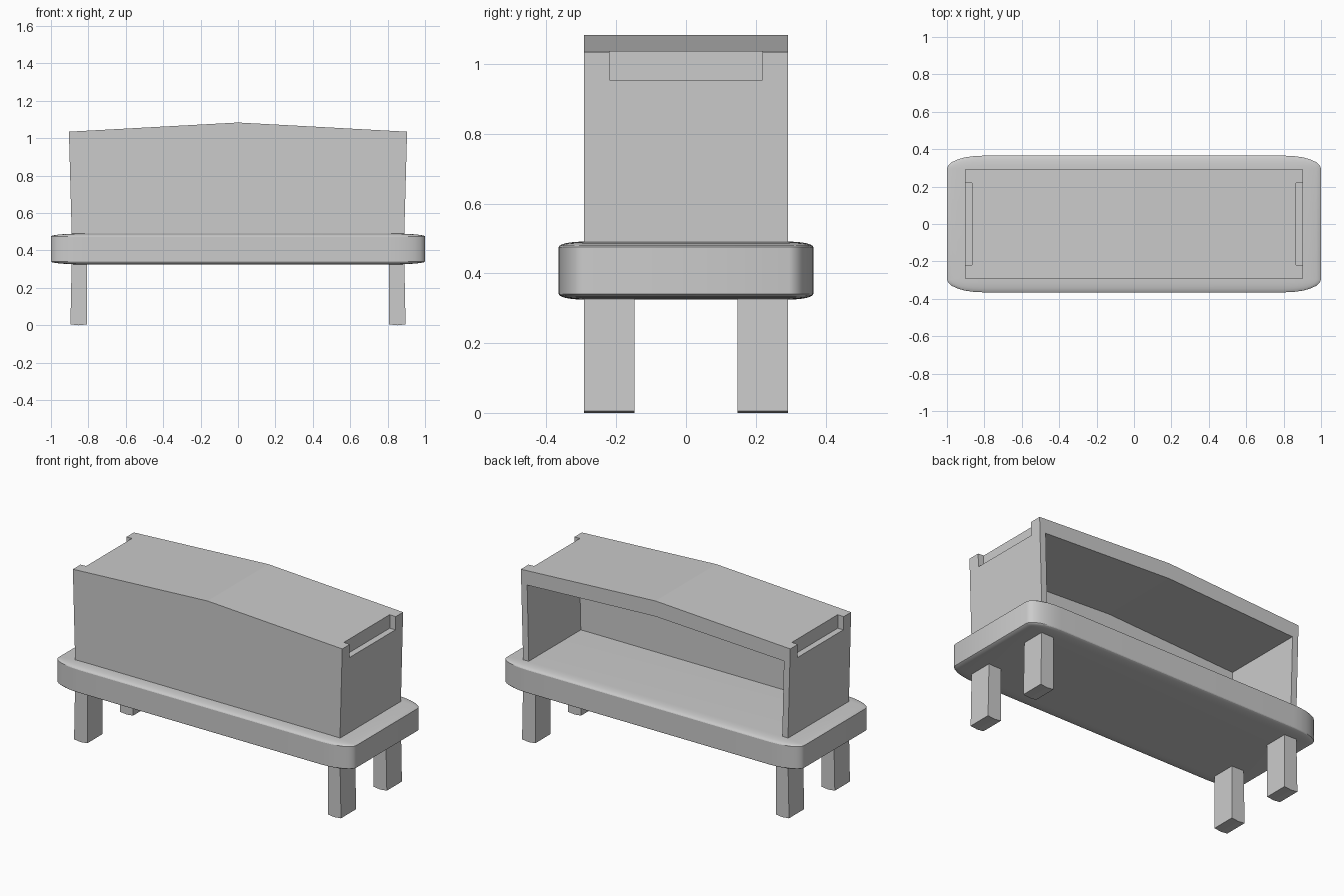
import bpy, bmesh

if "Cube" in bpy.data.objects:
    bpy.data.objects.remove(bpy.data.objects["Cube"])


def link(name, bm):
    bmesh.ops.recalc_face_normals(bm, faces=bm.faces)
    mesh = bpy.data.meshes.new(name)
    bm.to_mesh(mesh)
    bm.free()
    obj = bpy.data.objects.new(name, mesh)
    bpy.context.collection.objects.link(obj)
    return obj


def prism(name, profile, y0, y1):
    """Extrude an (x, z) outline from y0 to y1."""
    bm = bmesh.new()
    face = bm.faces.new([bm.verts.new((x, y0, z)) for x, z in profile])
    geom = bmesh.ops.extrude_face_region(bm, geom=[face])["geom"]
    verts = [g for g in geom if isinstance(g, bmesh.types.BMVert)]
    bmesh.ops.translate(bm, verts=verts, vec=(0, y1 - y0, 0))
    return link(name, bm)


def cut(target, cutter):
    mod = target.modifiers.new("cut", "BOOLEAN")
    mod.operation = "DIFFERENCE"
    mod.solver = "EXACT"
    mod.object = cutter
    bpy.context.view_layer.objects.active = target
    bpy.ops.object.modifier_apply(modifier=mod.name)
    bpy.data.objects.remove(cutter)


# Base slab: rounded cube stretched so the rounding is long in x and short in z
bm = bmesh.new()
bmesh.ops.create_cube(bm, size=2)
bmesh.ops.bevel(bm, geom=bm.edges[:], offset=0.19, segments=6, profile=0.5,
                affect="EDGES", clamp_overlap=True)
bmesh.ops.scale(bm, verts=bm.verts, vec=(1, 0.365, 0.083))
bmesh.ops.translate(bm, verts=bm.verts, vec=(0, 0, 0.408))
slab = link("base_slab", bm)
bpy.context.view_layer.objects.active = slab
slab.select_set(True)
bpy.ops.object.shade_smooth_by_angle()

# Cabinet with a slightly peaked roof, open at the back
cabinet = prism("cabinet", [(-0.889, 0.485), (0.889, 0.485), (0.904, 1.035),
                            (0, 1.084), (-0.904, 1.035)], -0.292, 0.292)
cut(cabinet, prism("cavity", [(-0.85, 0.45), (0.85, 0.45), (0.862, 0.95),
                              (0, 0.99), (-0.862, 0.95)], -0.207, 0.4))

# Notches in the top of both end walls
for s in (-1, 1):
    cut(cabinet, prism("notch", [(s * 0.865, 0.955), (s * 1.0, 0.952),
                                 (s * 1.0, 1.2), (s * 0.865, 1.2)], -0.22, 0.22))

# Four legs with shallow pointed feet
for sx, xn in ((-1, "left"), (1, "right")):
    for sy, yn in ((-1, "front"), (1, "back")):
        prism(f"{yn}_{xn}_leg",
              [(sx * x, z) for x, z in ((0.807, 0.35), (0.807, 0.005), (0.852, 0.0),
                                        (0.896, 0.005), (0.889, 0.35))],
              sy * 0.147, sy * 0.292)
